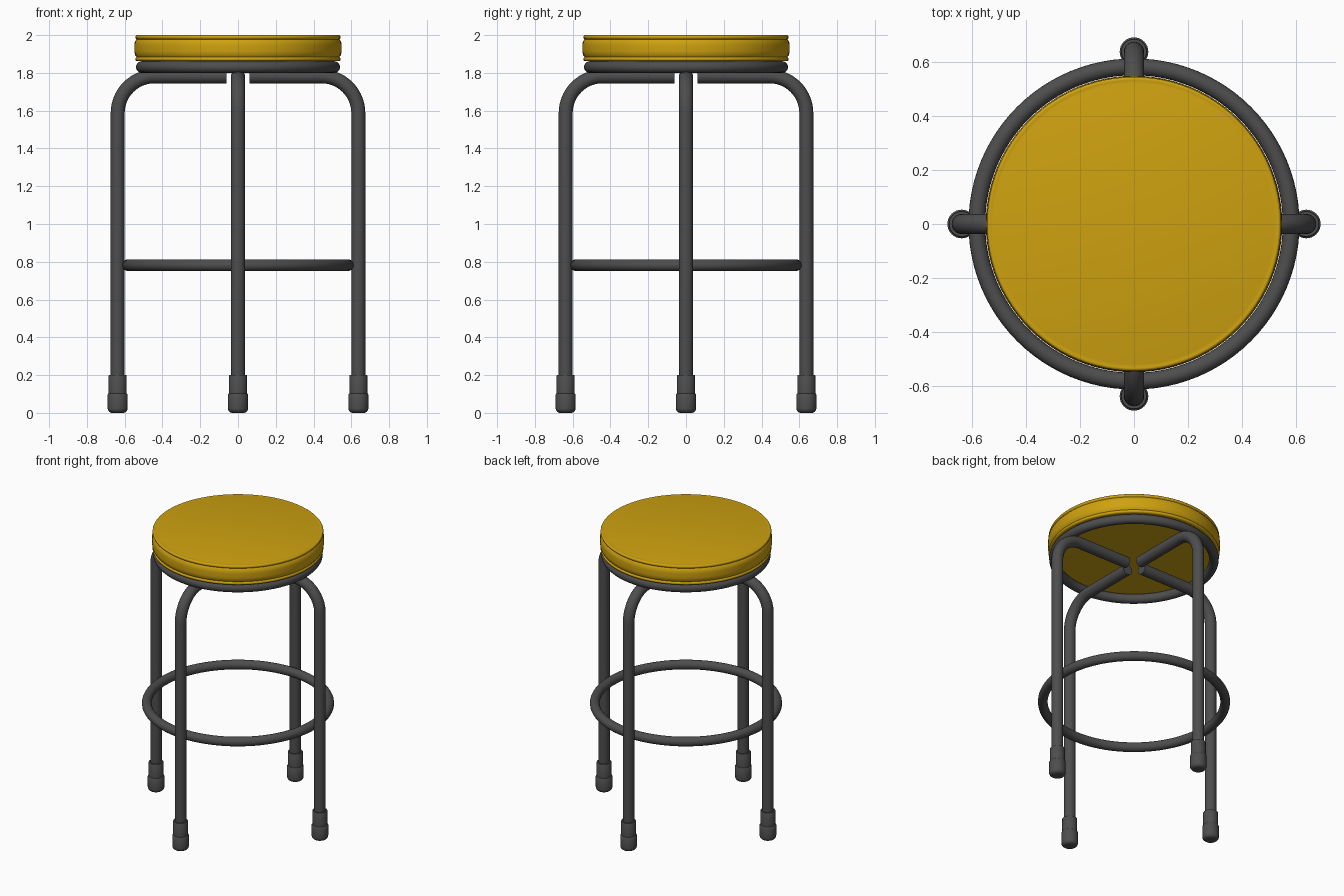
import bpy, bmesh
from math import pi, sin, cos, radians

if "Cube" in bpy.data.objects:
    bpy.data.objects.remove(bpy.data.objects["Cube"])


def material(name, rgb):
    m = bpy.data.materials.new(name)
    m.diffuse_color = (*rgb, 1)
    m.use_nodes = True
    m.node_tree.nodes["Principled BSDF"].inputs["Base Color"].default_value = m.diffuse_color
    return m


YELLOW = material("yellow_vinyl", (0.62, 0.36, 0.005))
DARK = material("dark_metal", (0.075, 0.075, 0.075))


def finish(obj, mat, angle=40):
    obj.data.materials.append(mat)
    bpy.ops.object.select_all(action='DESELECT')
    obj.select_set(True)
    bpy.context.view_layer.objects.active = obj
    bpy.ops.object.shade_smooth_by_angle(angle=radians(angle))
    return obj


def mesh_object(name, bm, mat):
    bmesh.ops.remove_doubles(bm, verts=bm.verts, dist=1e-5)
    bmesh.ops.recalc_face_normals(bm, faces=bm.faces)
    mesh = bpy.data.meshes.new(name)
    bm.to_mesh(mesh)
    bm.free()
    obj = bpy.data.objects.new(name, mesh)
    bpy.context.collection.objects.link(obj)
    return finish(obj, mat)


def lathe(name, profile, steps, mat, at=(0, 0, 0)):
    bm = bmesh.new()
    verts = [bm.verts.new((r, 0, z)) for r, z in profile]
    edges = [bm.edges.new(p) for p in zip(verts, verts[1:])]
    bmesh.ops.spin(bm, geom=verts + edges, cent=(0, 0, 0), axis=(0, 0, 1),
                   angle=2 * pi, steps=steps)
    obj = mesh_object(name, bm, mat)
    obj.location = at
    return obj


def ring(name, major, minor, z):
    bpy.ops.mesh.primitive_torus_add(major_radius=major, minor_radius=minor,
                                     major_segments=96, minor_segments=20,
                                     location=(0, 0, z))
    obj = bpy.context.object
    obj.name = name
    return finish(obj, DARK)


def arc(cx, cz, r, a0, a1, n):
    pts = [radians(a0 + (a1 - a0) * i / n) for i in range(n + 1)]
    return [(cx + r * cos(a), cz + r * sin(a)) for a in pts]


# Seat cushion with piped top and bottom edges
LEG_X, LEG_R, TOP_Z, BEND = 0.637, 0.037, 1.782, 0.195
seat = [(0, 1.862), (0.525, 1.862)]
seat += arc(0.533, 1.873, 0.011, -90, 60, 6)
seat += [(0.537, 1.884), (0.546, 1.896), (0.548, 1.915),
         (0.548, 1.947), (0.546, 1.966), (0.537, 1.978)]
seat += arc(0.533, 1.989, 0.011, -60, 90, 6)
seat += [(0.528, 1.998), (0.52, 2.0), (0, 2.0)]
lathe("seat", seat, 96, YELLOW)

# Support ring under the seat and foot rest ring
ring("seat_ring", 0.509, 0.031, 1.831)
ring("foot_rest_ring", 0.581, 0.031, 0.782)


# Bent tube legs
def leg(name, ang):
    path = [(0.062, TOP_Z)]
    path += arc(LEG_X - BEND, TOP_Z - BEND, BEND, 90, 0, 14)
    path += [(LEG_X, 0.05)]
    bm = bmesh.new()
    n = 24
    rows = []
    for i, (x, z) in enumerate(path):
        # Outward normal of the path, turning from up to sideways
        a = radians(90 - 90 * min(max(i - 1, 0) / 14, 1))
        rows.append([bm.verts.new((x + LEG_R * cos(t) * cos(a), LEG_R * sin(t),
                                   z + LEG_R * cos(t) * sin(a)))
                     for t in (2 * pi * k / n for k in range(n))])
    for a, b in zip(rows, rows[1:]):
        for k in range(n):
            j = (k + 1) % n
            bm.faces.new((a[k], a[j], b[j], b[k]))
    bm.faces.new(rows[0])
    bm.faces.new(rows[-1])
    obj = mesh_object(name, bm, DARK)
    obj.rotation_euler.z = ang


# Rubber foot: sleeve above, wider rounded tip below
foot = [(0, 0), (0.03, 0)] + arc(0.029, 0.024, 0.024, -90, 0, 6)
foot += [(0.053, 0.098), (0.051, 0.101), (0.048, 0.103),
         (0.048, 0.197), (0.046, 0.2), (0.03, 0.2)]

for i, side in enumerate(("right", "back", "left", "front")):
    ang = i * pi / 2
    leg(side + "_leg", ang)
    lathe(side + "_foot", foot, 32, DARK, (LEG_X * cos(ang), LEG_X * sin(ang), 0))
